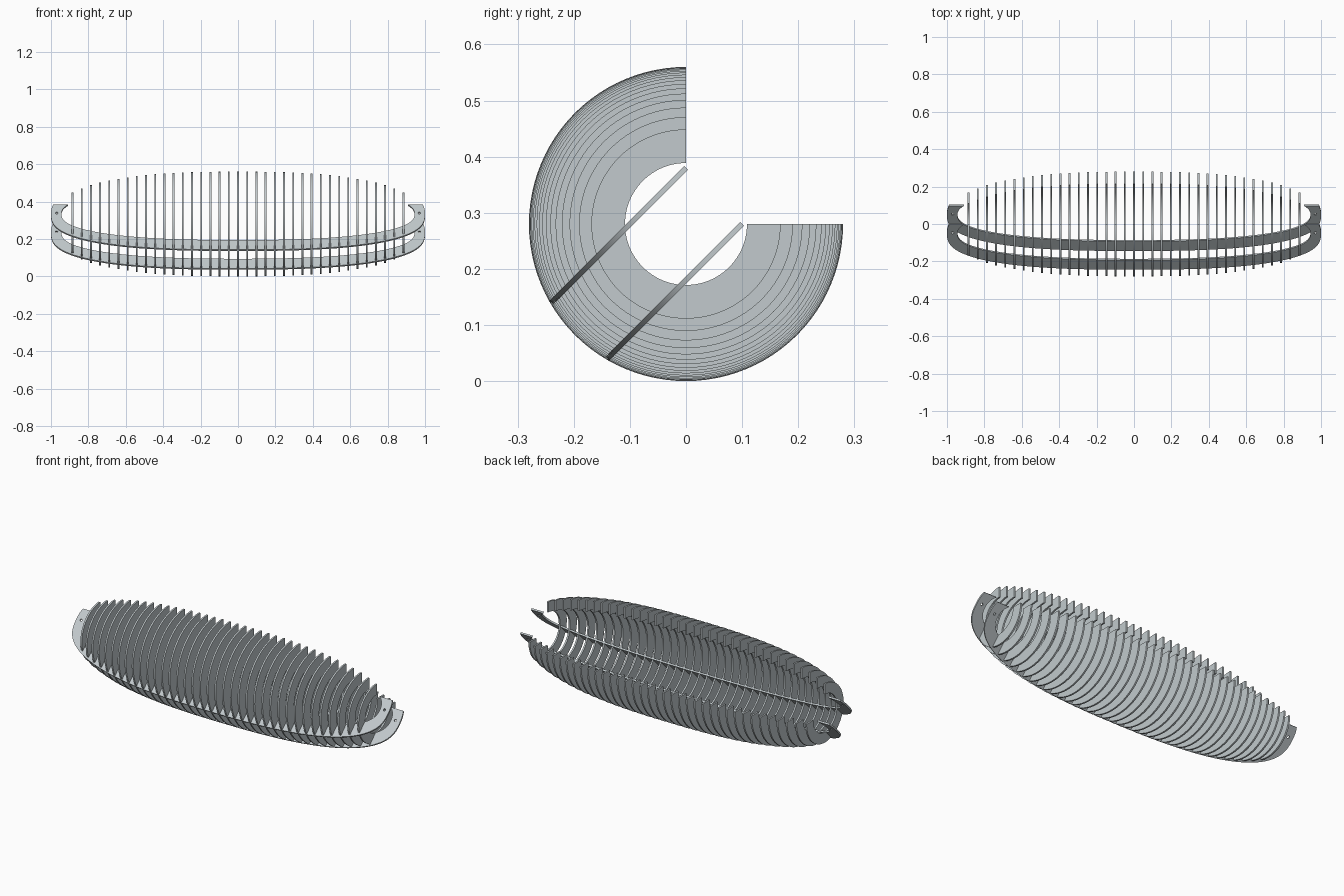
import bpy
import math
from mathutils import Matrix, Vector

if "Cube" in bpy.data.objects:
    bpy.data.objects.remove(bpy.data.objects["Cube"])

SHEET = 0.0095    # thickness of every cut panel
RADIUS = 0.28     # largest rib radius, also the axis height
END_RADIUS = 0.17 # outer radius of the end ribs
END_BORE = 0.11   # inner radius of the end ribs
OFFSET = 0.0707   # distance of each plank from the axis
RIBS = 37
RIB_SPAN = 0.885

grey = bpy.data.materials.new("pale grey sheet")
grey.use_nodes = True
colour = (0.54, 0.59, 0.61, 1)
grey.diffuse_color = colour
grey.node_tree.nodes["Principled BSDF"].inputs["Base Color"].default_value = colour


def arc(radius, start, end, steps):
    """Points on a circular arc, angles in degrees."""
    angles = [math.radians(start + (end - start) * i / steps) for i in range(steps + 1)]
    return [(radius * math.cos(a), radius * math.sin(a)) for a in angles]


def oval(half_x, half_s, top, power, steps=80):
    """Lower part of a squarish oval, from the left tip round to the right tip."""
    lift = math.asin((top / half_s) ** (power / 2))
    points = []
    for i in range(steps + 1):
        a = math.pi - lift + (math.pi + 2 * lift) * i / steps
        c, s = math.cos(a), math.sin(a)
        points.append((half_x * math.copysign(abs(c) ** (2 / power), c),
                       half_s * math.copysign(abs(s) ** (2 / power), s)))
    return points


def panel(name, outlines, matrix):
    """Flat sheet cut to the outlines; inner outlines become holes."""
    curve = bpy.data.curves.new(name, "CURVE")
    curve.dimensions = "2D"
    curve.fill_mode = "BOTH"
    curve.extrude = SHEET / 2
    for outline in outlines:
        spline = curve.splines.new("POLY")
        spline.points.add(len(outline) - 1)
        for point, (u, v) in zip(spline.points, outline):
            point.co = (u, v, 0, 1)
        spline.use_cyclic_u = True
    curve.materials.append(grey)
    obj = bpy.data.objects.new(name, curve)
    bpy.context.collection.objects.link(obj)
    obj.matrix_world = matrix
    bpy.ops.object.select_all(action="DESELECT")
    obj.select_set(True)
    bpy.context.view_layer.objects.active = obj
    bpy.ops.object.convert(target="MESH")
    bpy.ops.object.shade_smooth_by_angle(angle=math.radians(30))


def frame(u, v, origin):
    """Placement whose local x and y run along u and v."""
    u, v = Vector(u).normalized(), Vector(v).normalized()
    matrix = Matrix((u, v, u.cross(v))).transposed().to_4x4()
    matrix.translation = origin
    return matrix


# Row of slim three-quarter ring ribs, shrinking inside and out towards both ends
for i in range(RIBS):
    x = RIB_SPAN * (2 * i / (RIBS - 1) - 1)
    r = RADIUS * (1 - abs(x) ** 2.58) ** (1 / 2.58)
    bore = END_BORE + 0.95 * (r - END_RADIUS)
    ring = arc(r, 90, 360, 72) + arc(bore, 360, 90, 72)
    panel(f"rib_{i + 1}", [ring], frame((0, 1, 0), (0, 0, 1), (x, 0, RADIUS)))

# Two slanted crescent planks through the ribs, with a bolt hole at each tip
crescent = oval(1, 0.27, OFFSET, 2.62) + oval(0.944, 0.197, OFFSET, 2.4)[::-1]
holes = [[(side * 0.97 + u, 0.008 + v) for u, v in arc(0.007, 0, 345, 23)]
         for side in (-1, 1)]
shift = OFFSET / math.sqrt(2)
for name, sign in (("upper_plank", 1), ("lower_plank", -1)):
    origin = (0, -sign * shift, RADIUS + sign * shift)
    panel(name, [crescent] + holes, frame((1, 0, 0), (0, 1, 1), origin))
